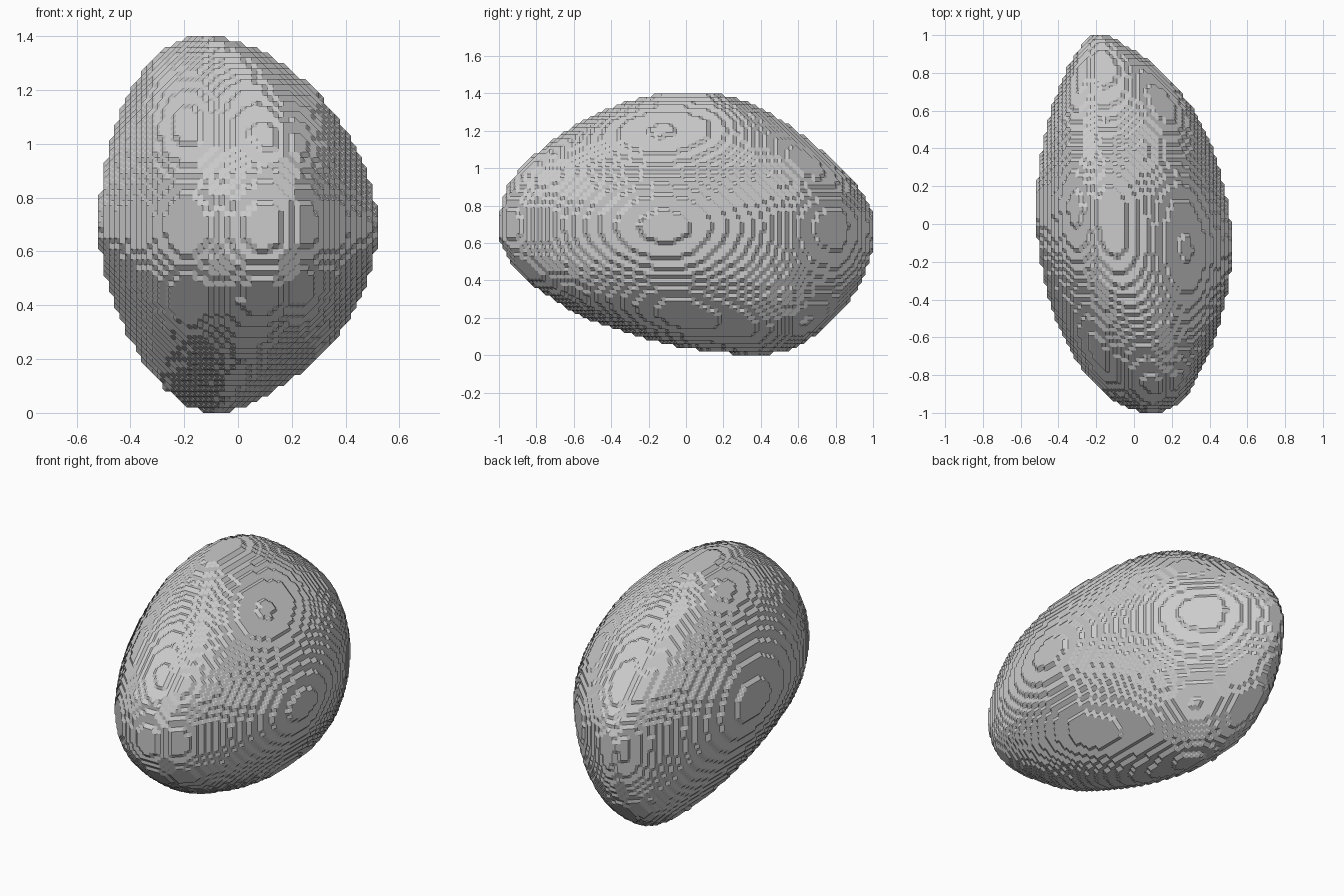
import bpy, bmesh

if "Cube" in bpy.data.objects:
    bpy.data.objects.remove(bpy.data.objects["Cube"])

STEP = 0.02

# Cross-sections along y: y, left x, right x, bottom z, top z, crest x, keel x
SECTIONS = [
    (-1.00, 0.05, 0.15, 0.63, 0.74, 0.10, 0.10),
    (-0.96, -0.06, 0.225, 0.53, 0.89, 0.11, 0.10),
    (-0.90, -0.155, 0.285, 0.45, 0.98, 0.11, 0.10),
    (-0.80, -0.25, 0.345, 0.36, 1.08, 0.09, 0.08),
    (-0.60, -0.375, 0.43, 0.23, 1.225, 0.04, 0.03),
    (-0.40, -0.45, 0.485, 0.15, 1.325, -0.03, 0.00),
    (-0.20, -0.495, 0.515, 0.085, 1.385, -0.09, -0.03),
    (0.00, -0.515, 0.513, 0.04, 1.403, -0.12, -0.06),
    (0.20, -0.515, 0.475, 0.015, 1.39, -0.13, -0.09),
    (0.40, -0.485, 0.415, 0.003, 1.32, -0.15, -0.10),
    (0.60, -0.44, 0.32, 0.05, 1.195, -0.16, -0.12),
    (0.80, -0.365, 0.15, 0.20, 1.03, -0.17, -0.16),
    (0.90, -0.31, 0.03, 0.33, 0.925, -0.18, -0.18),
    (0.96, -0.265, -0.07, 0.45, 0.84, -0.18, -0.18),
    (1.00, -0.22, -0.14, 0.58, 0.75, -0.18, -0.18),
]


def section(y):
    """Smooth interpolation of the section table."""
    s = SECTIONS
    i = max(k for k in range(len(s) - 1) if s[k][0] <= y)
    a, b = s[i], s[i + 1]
    p, n = s[max(i - 1, 0)], s[min(i + 2, len(s) - 1)]
    h = b[0] - a[0]
    t = (y - a[0]) / h
    out = []
    for c in range(1, 7):
        m0 = (b[c] - p[c]) / (b[0] - p[0]) * h
        m1 = (n[c] - a[c]) / (n[0] - a[0]) * h
        out.append((2*t**3 - 3*t*t + 1) * a[c] + (t**3 - 2*t*t + t) * m0
                   + (3*t*t - 2*t**3) * b[c] + (t**3 - t*t) * m1)
    return out


# Sample the solid on a regular grid
solid = set()
for j in range(-50, 50):
    y = (j + 0.5) * STEP
    xl, xr, zb, zt, xt, xb = section(y)
    for k in range(0, 70):
        z = (k + 0.5) * STEP
        for i in range(-26, 26):
            x = (i + 0.5) * STEP
            # Each side and each half has its own roundness
            zm = 0.69
            up = z > zm
            xc = xt if up else xb
            w = min(1, abs(z - zm) / 0.25)
            xc = xc * w + (xt + xb) / 2 * (1 - w)
            right = x > xc
            power = {(1, 1): 1.74, (1, 0): 1.97, (0, 1): 1.85, (0, 0): 1.75}[(up, right)]
            power += (2.1 - power) * min(1, 1.6 * y * y)
            u = abs((x - xc) / ((xr if right else xl) - xc))
            v = abs((z - zm) / ((zt if up else zb) - zm))
            if u < 1 and v < 1 and u**power + v**power < 1:
                solid.add((i, j, k))

# Cell faces as rings of four corners
RINGS = []
for axis in range(3):
    for side in (0, 1):
        ring = []
        for a, b in ((0, 0), (1, 0), (1, 1), (0, 1)):
            c = [a, b]
            c.insert(axis, side)
            ring.append(tuple(c))
        RINGS.append(ring)

# Cells that straddle the surface
cells = set()
near = [(a, b, c) for a in (-1, 0, 1) for b in (-1, 0, 1) for c in (-1, 0, 1)]
corners = [(a, b, c) for a in (0, 1) for b in (0, 1) for c in (0, 1)]
for p in solid:
    if any((p[0]+a, p[1]+b, p[2]+c) not in solid for a, b, c in near):
        for a, b, c in corners:
            cells.add((p[0]-a, p[1]-b, p[2]-c))

bm = bmesh.new()
verts = {}


def midpoint(key):
    """Surface point halfway along a grid edge; key is the doubled index."""
    if key not in verts:
        verts[key] = bm.verts.new([(q / 2 + 0.5) * STEP for q in key])
    return verts[key]


# Skin each cell with a bevelled polygon through its crossed edges
for cell in sorted(cells):
    links = {}
    for ring in RINGS:
        pts = [tuple(cell[q] + c[q] for q in range(3)) for c in ring]
        hits = []
        for q in range(4):
            a, b = pts[q], pts[(q + 1) % 4]
            if (a in solid) != (b in solid):
                hits.append(tuple(a[r] + b[r] for r in range(3)))
        if len(hits) == 4 and pts[0] in solid:
            hits = hits[1:] + hits[:1]
        for q in range(0, len(hits), 2):
            links.setdefault(hits[q], []).append(hits[q + 1])
            links.setdefault(hits[q + 1], []).append(hits[q])
    while links:
        key = next(iter(links))
        loop = []
        while key in links:
            loop.append(key)
            following = links.pop(key)
            key = next((f for f in following if f in links), None)
        if len(loop) > 2:
            vs = [midpoint(p) for p in loop]
            if bm.faces.get(vs) is None:
                bm.faces.new(vs)

bmesh.ops.recalc_face_normals(bm, faces=bm.faces[:])
mesh = bpy.data.meshes.new("stepped_boulder")
bm.to_mesh(mesh)
bm.free()
boulder = bpy.data.objects.new("stepped_boulder", mesh)
bpy.context.collection.objects.link(boulder)
